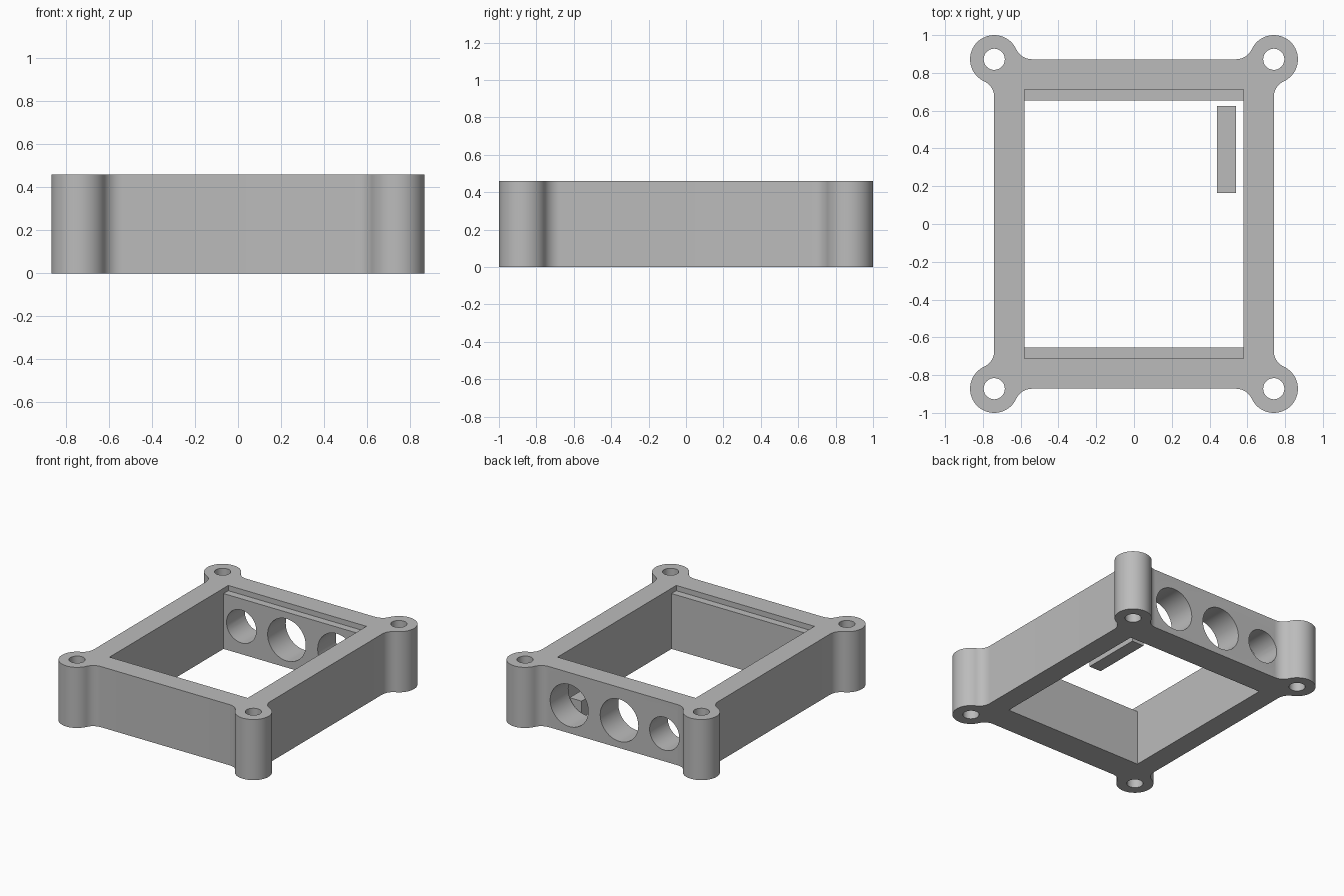
import bpy, bmesh
from math import pi, atan2, cos, sin
from mathutils import Matrix

cube = bpy.data.objects.get("Cube")
if cube:
    bpy.data.objects.remove(cube, do_unlink=True)

HEIGHT = 0.46
WALL_X, WALL_Y = 0.74, 0.872          # outer walls, and centres of the corner bosses
BOSS_R, BOSS_HOLE_R = 0.128, 0.056
REACH = 0.2                           # boss centre to the end of its fillet
FILLET_R = (REACH**2 - BOSS_R**2) / (2 * BOSS_R)

grey = bpy.data.materials.new("light_grey")
grey.use_nodes = True
colour = (0.5, 0.5, 0.5, 1)
grey.diffuse_color = colour
grey.node_tree.nodes["Principled BSDF"].inputs["Base Color"].default_value = colour


def make_object(name, bm):
    bmesh.ops.recalc_face_normals(bm, faces=bm.faces)
    mesh = bpy.data.meshes.new(name)
    bm.to_mesh(mesh)
    bm.free()
    mesh.materials.append(grey)
    obj = bpy.data.objects.new(name, mesh)
    bpy.context.collection.objects.link(obj)
    return obj


def box(name, low, high):
    bm = bmesh.new()
    bmesh.ops.create_cube(bm, size=1)
    for v in bm.verts:
        v.co = [a + (c + 0.5) * (b - a) for a, b, c in zip(low, high, v.co)]
    return make_object(name, bm)


def cylinder(name, radius, depth, centre, turn=0):
    bm = bmesh.new()
    bmesh.ops.create_cone(bm, cap_ends=True, segments=48, radius1=radius, radius2=radius,
                          depth=depth,
                          matrix=Matrix.Translation(centre) @ Matrix.Rotation(turn, 4, "X"))
    return make_object(name, bm)


def arc(x, y, r, start, end, steps):
    return [(x + r * cos(start + (end - start) * i / steps),
             y + r * sin(start + (end - start) * i / steps)) for i in range(steps + 1)]


def cut(target, cutter):
    cutter.hide_render = True
    mod = target.modifiers.new("cut", "BOOLEAN")
    mod.operation, mod.solver, mod.object = "DIFFERENCE", "EXACT", cutter
    bpy.ops.object.select_all(action="DESELECT")
    bpy.context.view_layer.objects.active = target
    target.select_set(True)
    bpy.ops.object.modifier_apply(modifier=mod.name)
    bpy.data.objects.remove(cutter, do_unlink=True)


# Outline of one corner: fillet, round boss, fillet; then mirrored around
r, d = FILLET_R, REACH
corner = (arc(WALL_X + r, WALL_Y - d, r, pi, atan2(d, -r), 10)
          + arc(WALL_X, WALL_Y, BOSS_R, atan2(-d, r), atan2(r, -d), 36)[1:-1]
          + arc(WALL_X - d, WALL_Y + r, r, atan2(-r, d), -pi / 2, 10))
half = corner + [(-x, y) for x, y in reversed(corner)]
outline = half + [(x, -y) for x, y in reversed(half)]

# Frame body
bm = bmesh.new()
base = bm.faces.new([bm.verts.new((x, y, 0)) for x, y in outline])
top = bmesh.ops.extrude_face_region(bm, geom=[base])["geom"]
bmesh.ops.translate(bm, vec=(0, 0, HEIGHT),
                    verts=[g for g in top if isinstance(g, bmesh.types.BMVert)])
frame = make_object("frame", bm)

# Central opening and the shallow ledges at its front and back
cut(frame, box("opening_cutter", (-0.58, -0.655, -0.1), (0.58, 0.655, 0.6)))
for y in (-0.61, 0.61):
    cut(frame, box("ledge_cutter", (-0.58, y - 0.102, HEIGHT - 0.04), (0.58, y + 0.102, 0.6)))

# Screw holes through the bosses
for sx in (-1, 1):
    for sy in (-1, 1):
        cut(frame, cylinder("screw_hole_cutter", BOSS_HOLE_R, 1,
                            (sx * WALL_X, sy * WALL_Y, HEIGHT / 2)))

# Round ports in the back wall
for x, radius in ((0.37, 0.16), (-0.05, 0.16), (-0.43, 0.125)):
    cut(frame, cylinder("port_cutter", radius, 0.6, (x, 0.8, 0.21), pi / 2))

bpy.ops.object.shade_smooth_by_angle(angle=pi / 6)

# Loose bar inside the frame
box("inner_bar", (0.44, 0.165, 0), (0.54, 0.625, 0.13))
